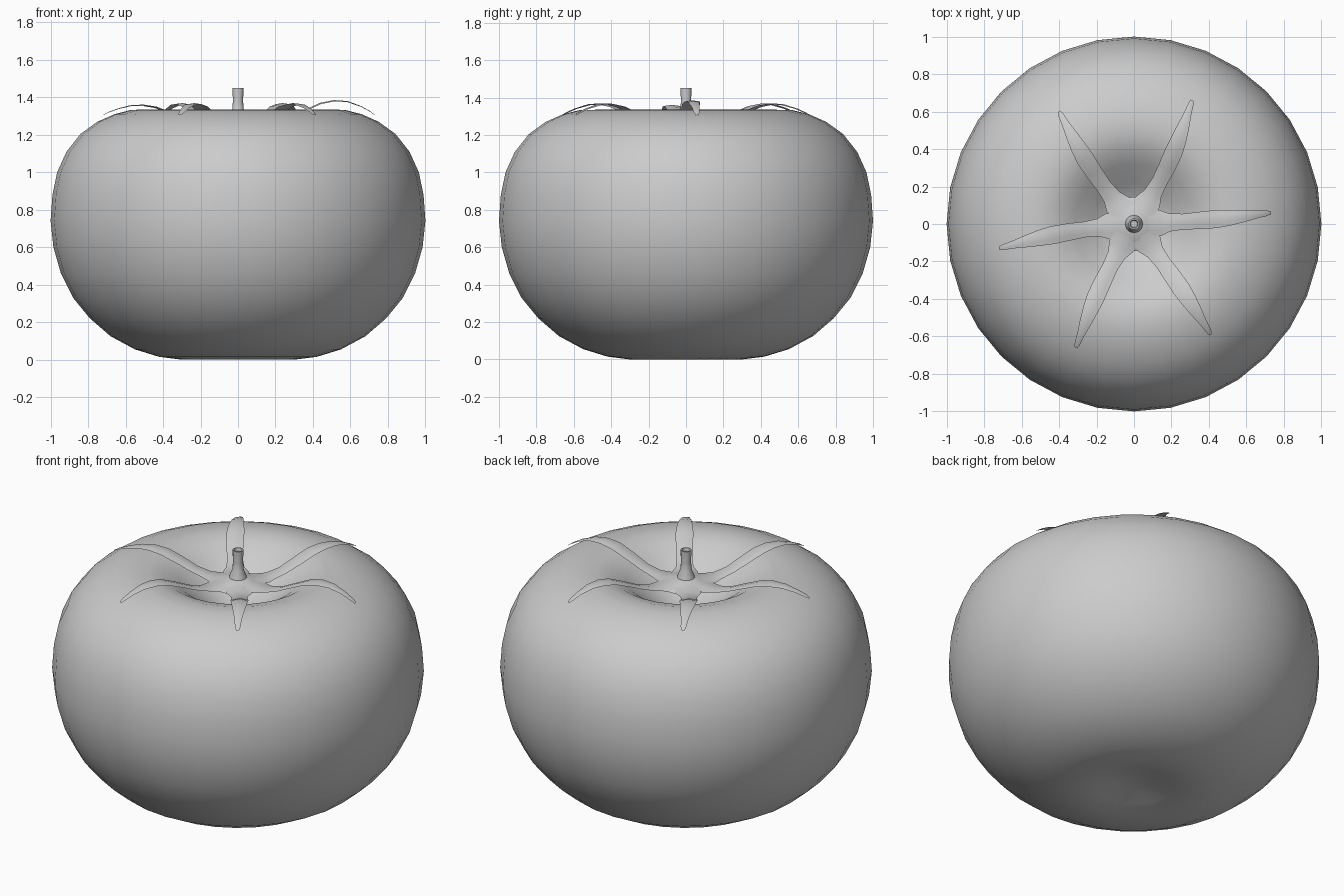
import bpy, bmesh, math
from mathutils import Vector

if "Cube" in bpy.data.objects:
    bpy.data.objects.remove(bpy.data.objects["Cube"])


def finish(name, bm, angle=60):
    bmesh.ops.remove_doubles(bm, verts=bm.verts, dist=0.0005)
    bmesh.ops.recalc_face_normals(bm, faces=bm.faces)
    me = bpy.data.meshes.new(name)
    bm.to_mesh(me)
    bm.free()
    ob = bpy.data.objects.new(name, me)
    bpy.context.collection.objects.link(ob)
    bpy.ops.object.select_all(action='DESELECT')
    ob.select_set(True)
    bpy.context.view_layer.objects.active = ob
    bpy.ops.object.shade_smooth_by_angle(angle=math.radians(angle))
    return ob


def revolve(name, profile, steps, angle=60):
    bm = bmesh.new()
    vs = [bm.verts.new((r, 0, z)) for r, z in profile]
    es = [bm.edges.new(p) for p in zip(vs, vs[1:])]
    bmesh.ops.spin(bm, geom=vs + es, cent=(0, 0, 0), axis=(0, 0, 1),
                   angle=math.tau, steps=steps, use_duplicate=False)
    return finish(name, bm, angle)


# Fruit body with a deep top hollow and a shallow one underneath
revolve("fruit_body", [
    (0, 0.05), (0.1, 0.04), (0.2, 0.017), (0.3, 0.0), (0.42, 0.015),
    (0.55, 0.055), (0.68, 0.125), (0.79, 0.22), (0.88, 0.33), (0.945, 0.46),
    (0.985, 0.6), (1.0, 0.74), (0.99, 0.88), (0.965, 1.0), (0.915, 1.11),
    (0.84, 1.205), (0.75, 1.27), (0.66, 1.31), (0.57, 1.333), (0.48, 1.335),
    (0.4, 1.312), (0.32, 1.265), (0.22, 1.185), (0.11, 1.115), (0, 1.09)], 32)

# Stem with a flared foot and a dished cut end
revolve("stem", [
    (0.052, 1.265), (0.045, 1.3), (0.031, 1.335), (0.027, 1.38), (0.03, 1.45),
    (0.022, 1.45), (0.018, 1.435), (0, 1.435)], 12, 45)

# Calyx centre
revolve("calyx_centre", [(0, 1.29), (0.05, 1.288), (0.1, 1.268), (0.145, 1.25)], 24)

# Leaf stations: fraction of length, half width, height
stations = [(0.1, 0.065, 1.27), (0.19, 0.07, 1.255), (0.26, 0.048, 1.26),
            (0.36, 0.042, 1.278), (0.48, 0.046, 1.315), (0.6, 0.048, 1.35),
            (0.7, 0.042, 1.363), (0.8, 0.032, 1.36), (0.9, 0.02, 1.34),
            (0.97, 0.015, 1.318), (1.0, 0.008, 1.305)]


def leaf(name, tip, bend, lift):
    bm = bmesh.new()
    d = Vector((tip[0], tip[1], 0))
    side = Vector((-d.y, d.x, 0)).normalized()
    rows = []
    for t, w, z in stations:
        mid = d * t + side * bend * math.sin(math.pi * t)
        mid.z = z + lift * t * t * math.sin(math.pi * t)
        rows.append([bm.verts.new(mid + side * w * k + Vector((0, 0, 0.15 * w * (1 - abs(k)))))
                     for k in (-1, -0.5, 0, 0.5, 1)])
    for a, b in zip(rows, rows[1:]):
        for i in range(4):
            bm.faces.new((a[i], b[i], b[i + 1], a[i + 1]))
    return finish(name, bm)


# Six curling leaves
leaves = [(0.73, 0.06, -0.01, 0.04), (0.31, 0.66, -0.03, 0.0),
          (-0.40, 0.60, 0.025, 0.0), (-0.72, -0.13, -0.02, -0.02),
          (-0.31, -0.66, -0.02, 0.0), (0.41, -0.59, 0.01, 0.0)]
for i, (x, y, bend, lift) in enumerate(leaves):
    leaf(f"leaf_{i + 1}", (x, y), bend, lift)
